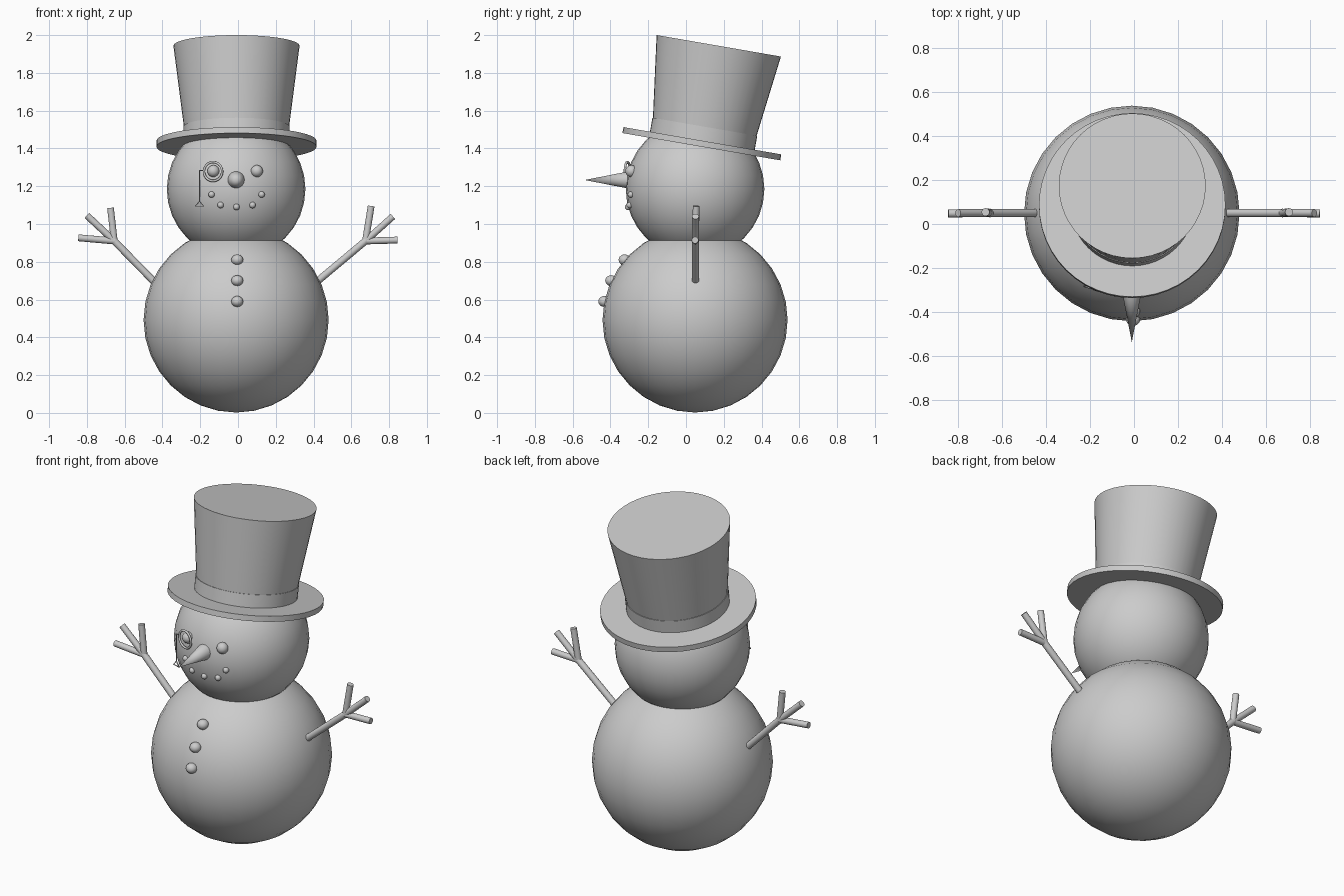
import bpy, math
from mathutils import Vector, Matrix

if "Cube" in bpy.data.objects:
    bpy.data.objects.remove(bpy.data.objects["Cube"])

CX, CY = -0.01, 0.048
BODY = (Vector((CX, CY, 0.492)), 0.49)
HEAD = (Vector((CX, CY, 1.185)), 0.367)


def finish(name, angle=40):
    ob = bpy.context.object
    ob.name = name
    bpy.ops.object.shade_smooth_by_angle(angle=math.radians(angle))
    return ob


def ball(name, loc, r, seg=32, scale=(1, 1, 1)):
    bpy.ops.mesh.primitive_uv_sphere_add(segments=seg, ring_count=seg // 2, radius=r, location=loc)
    bpy.context.object.scale = scale
    return finish(name)


def rod(name, a, b, r1, r2=None, seg=16):
    """Cylinder or cone between two points."""
    a, b = Vector(a), Vector(b)
    d = b - a
    bpy.ops.mesh.primitive_cone_add(vertices=seg, radius1=r1, radius2=r1 if r2 is None else r2,
                                    depth=d.length, location=(a + b) / 2)
    bpy.context.object.rotation_euler = d.to_track_quat('Z', 'Y').to_euler()
    return finish(name)


def on_front(sphere, x, z):
    """Point on the front of a snowball at the given x and z."""
    c, r = sphere
    return Vector((x, c.y - math.sqrt(r * r - (x - c.x) ** 2 - (z - c.z) ** 2), z))


def wire(name, points, r, closed=False):
    cu = bpy.data.curves.new(name, 'CURVE')
    cu.dimensions = '3D'
    cu.bevel_depth, cu.bevel_resolution = r, 2
    cu.use_fill_caps = True
    sp = cu.splines.new('POLY')
    sp.points.add(len(points) - 1)
    for p, co in zip(sp.points, points):
        p.co = (*co, 1)
    sp.use_cyclic_u = closed
    bpy.context.collection.objects.link(bpy.data.objects.new(name, cu))


# Snowballs
ball("body", *BODY)
ball("head", *HEAD)

# Nose
rod("carrot_nose", (CX, -0.30, 1.233), (CX, -0.537, 1.233), 0.046, 0, 24)

# Eyes, mouth and buttons
for x in (-0.13, 0.1):
    ball("eye", on_front(HEAD, x, 1.28), 0.032, 20)
for x, z in ((-0.14, 1.156), (-0.092, 1.10), (-0.008, 1.09), (0.077, 1.10), (0.125, 1.156)):
    ball("mouth_pebble", on_front(HEAD, x, z), 0.017, 16)
for z in (0.81, 0.70, 0.59):
    ball("button", on_front(BODY, -0.004, z), 0.032, 20, (1, 1, 0.9))

# Top hat, tilted backwards: (radius, height) profile steps along its own axis
tilt = Matrix.Rotation(math.radians(-9.8), 3, 'X')
hat_base = Vector((CX + 0.002, 0.084, 1.425))


def hat_at(h):
    return hat_base + tilt @ Vector((0, 0, h))


for name, h1, h2, r1, r2 in (("hat_brim", -0.016, 0.016, 0.424, 0.424),
                             ("hat_crown", 0.0, 0.526, 0.267, 0.334),
                             ("hat_band", 0.0, 0.091, 0.2815, 0.2815)):
    bpy.ops.mesh.primitive_cone_add(vertices=48, radius1=r1, radius2=r2, depth=h2 - h1,
                                    location=hat_at((h1 + h2) / 2))
    bpy.context.object.rotation_euler = tilt.to_euler()
    finish(name)

# Monocle ring, cord and triangular fob, all in one turned plane
turn = Matrix.Rotation(math.radians(-16), 3, 'Z')
mono = Vector((-0.132, -0.31, 1.278))


def on_plane(x, z):
    return mono + turn @ Vector((x, 0, z))


wire("monocle_ring", [on_plane(0.05 * math.cos(t), 0.05 * math.sin(t))
                      for t in (i * math.tau / 32 for i in range(32))], 0.0065, True)
wire("monocle_cord", [on_plane(-0.05, 0.006), on_plane(-0.075, 0.006), on_plane(-0.075, -0.155)], 0.003)
wire("monocle_fob", [on_plane(-0.075, -0.157), on_plane(-0.099, -0.185), on_plane(-0.051, -0.185)],
     0.004, True)

# Stick arms: stem to fingertip, with two side twigs from the knuckle
arms = {"left_arm": ((-0.43, 0.68), (-0.655, 0.91), ((-0.80, 1.045), (-0.675, 1.085), (-0.845, 0.927))),
        "right_arm": ((0.40, 0.68), (0.675, 0.91), ((0.82, 1.04), (0.705, 1.095), (0.845, 0.915)))}
for name, (root, knuckle, tips) in arms.items():
    knuckle = (knuckle[0], 0.05, knuckle[1])
    rod(name, (root[0], 0.05, root[1]), knuckle, 0.019)
    ball(name + "_knuckle", knuckle, 0.02, 12)
    for (x, z), dy in zip(tips, (0.0, 0.004, -0.002)):
        rod(name + "_twig", knuckle, (x, 0.05 + dy, z), 0.018)
